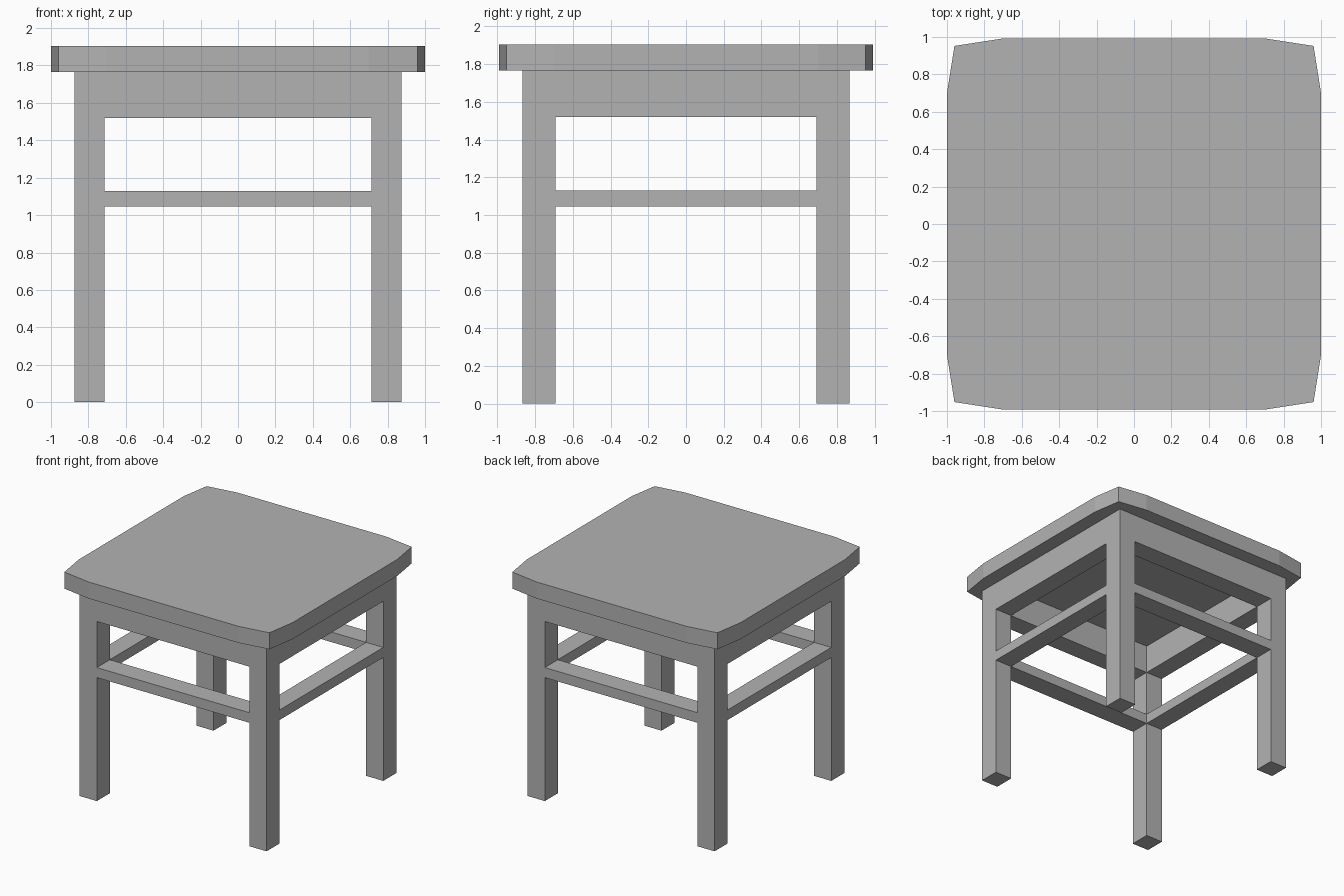
import bpy
import bmesh

cube = bpy.data.objects.get("Cube")
if cube:
    bpy.data.objects.remove(cube, do_unlink=True)

# Plain grey finish
GREY = (0.45, 0.45, 0.45, 1.0)
grey = bpy.data.materials.new("grey_finish")
grey.use_nodes = True
grey.diffuse_color = GREY
shader = next(n for n in grey.node_tree.nodes if n.type == "BSDF_PRINCIPLED")
shader.inputs["Base Color"].default_value = GREY


def prism(name, outline, z0, z1):
    """Extrude a flat outline from z0 up to z1."""
    bm = bmesh.new()
    base = bm.faces.new([bm.verts.new((x, y, z0)) for x, y in outline])
    top = bmesh.ops.extrude_face_region(bm, geom=[base], use_keep_orig=True)["geom"]
    verts = [v for v in top if isinstance(v, bmesh.types.BMVert)]
    bmesh.ops.translate(bm, verts=verts, vec=(0, 0, z1 - z0))
    bmesh.ops.recalc_face_normals(bm, faces=bm.faces)
    mesh = bpy.data.meshes.new(name)
    bm.to_mesh(mesh)
    bm.free()
    mesh.materials.append(grey)
    obj = bpy.data.objects.new(name, mesh)
    bpy.context.collection.objects.link(obj)
    return obj


def box(name, x0, x1, y0, y1, z0, z1):
    return prism(name, [(x0, y0), (x1, y0), (x1, y1), (x0, y1)], z0, z1)


# Leg extents: inner and outer faces on each axis
XI, XO = 0.715, 0.875
YI, YO = 0.693, 0.867
SEAT_Z, TOP_Z = 1.765, 1.905

# Seat slab with gently tapered corners
corner = [(1.0, 0.70), (0.96, 0.952), (0.70, 0.992)]
half = corner + [(-x, y) for x, y in reversed(corner)]
prism("seat", half + [(-x, -y) for x, y in half], SEAT_Z, TOP_Z)

# Legs
for side, sx in (("left", 1), ("right", -1)):
    for end, sy in (("front", -1), ("back", 1)):
        box(f"{end}_{side}_leg", *sorted((sx * XI, sx * XO)),
            *sorted((sy * YI, sy * YO)), 0, SEAT_Z)

# Aprons under the seat and stretcher rails, flush with the legs
for part, z0, z1 in (("apron", 1.52, SEAT_Z), ("rail", 1.045, 1.13)):
    for end, s in (("front", -1), ("back", 1)):
        box(f"{end}_{part}", -XI, XI, *sorted((s * YI, s * YO)), z0, z1)
    for side, s in (("left", 1), ("right", -1)):
        box(f"{side}_{part}", *sorted((s * XI, s * XO)), -YI, YI, z0, z1)
